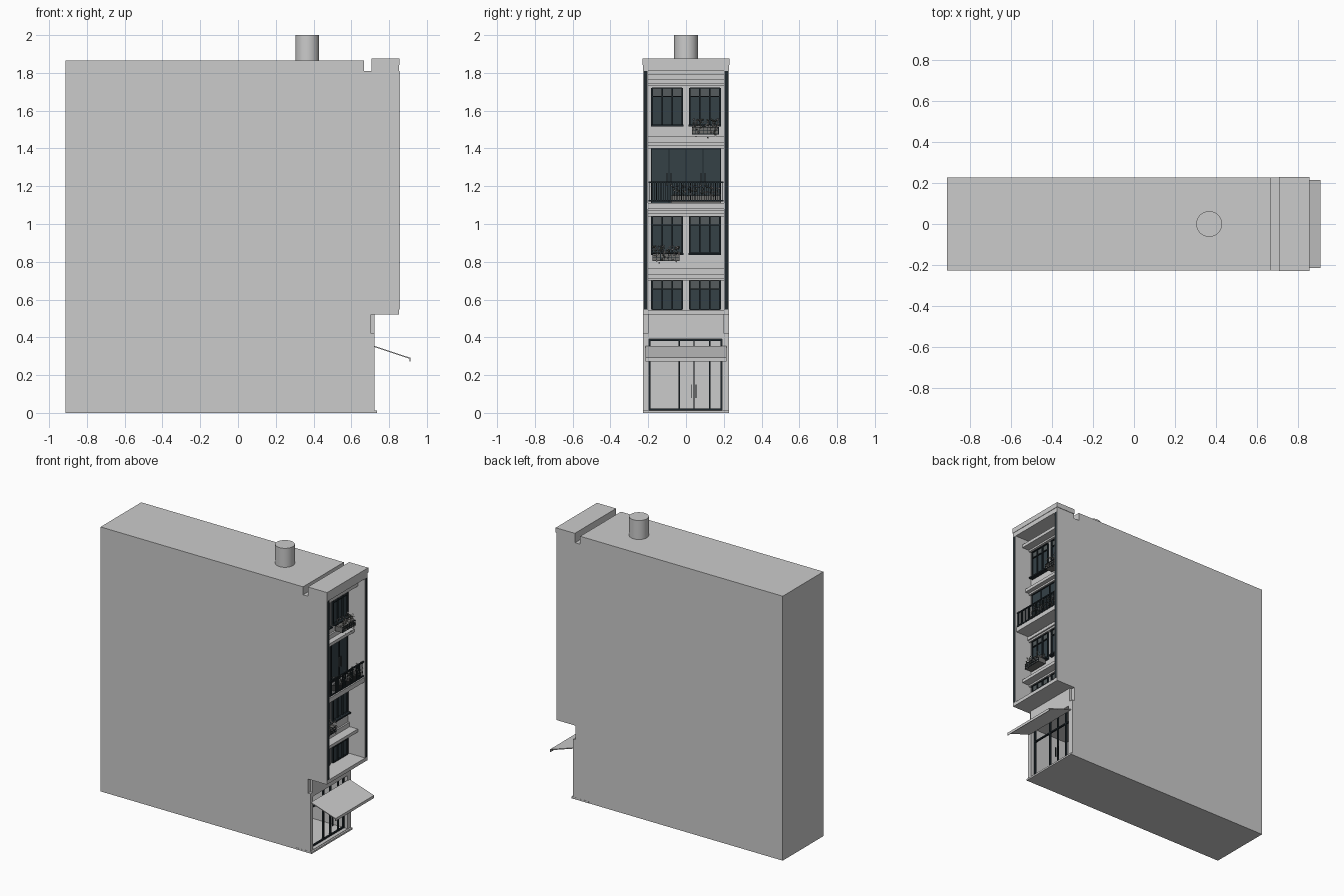
import bpy, bmesh, random
from mathutils import Vector

random.seed(4)
cube = bpy.data.objects.get("Cube")
if cube:
    bpy.data.objects.remove(cube, do_unlink=True)


def material(name, color):
    m = bpy.data.materials.new(name)
    m.use_nodes = True
    m.diffuse_color = (*color, 1)
    m.node_tree.nodes["Principled BSDF"].inputs["Base Color"].default_value = (*color, 1)
    return m


WALL = material("pale plaster", (0.6, 0.6, 0.6))
FRAME = material("dark frame", (0.014, 0.022, 0.027))
GLASS = material("blue grey glass", (0.035, 0.052, 0.062))
TRANSOM = material("grey transom glass", (0.09, 0.105, 0.11))
PLANTER = material("planter grey", (0.16, 0.16, 0.155))
PETAL = material("pale petals", (0.55, 0.52, 0.52))
LEAF = material("grey leaves", (0.12, 0.13, 0.11))


def finish(bm, name, *mats):
    bmesh.ops.recalc_face_normals(bm, faces=bm.faces)
    mesh = bpy.data.meshes.new(name)
    bm.to_mesh(mesh)
    bm.free()
    obj = bpy.data.objects.new(name, mesh)
    bpy.context.collection.objects.link(obj)
    for m in mats:
        mesh.materials.append(m)
    return obj


def add_box(bm, x, y, z):
    # each argument is a (low, high) pair
    lo, hi = Vector((x[0], y[0], z[0])), Vector((x[1], y[1], z[1]))
    for v in bmesh.ops.create_cube(bm, size=1)["verts"]:
        v.co = (lo + hi) / 2 + v.co * (hi - lo)


def boxes(name, mat, *specs):
    bm = bmesh.new()
    for s in specs:
        add_box(bm, *s)
    return finish(bm, name, mat)


def extrude_y(name, mat, points, half):
    bm = bmesh.new()
    face = bm.faces.new([bm.verts.new((x, -half, z)) for x, z in points])
    ext = bmesh.ops.extrude_face_region(bm, geom=[face])["geom"]
    for v in ext:
        if isinstance(v, bmesh.types.BMVert):
            v.co.y = half
    return finish(bm, name, mat)


def cut(target, x, y, z):
    cutter = boxes("cutter", WALL, (x, y, z))
    cutter.hide_render = True
    mod = target.modifiers.new("cut", "BOOLEAN")
    mod.operation, mod.solver, mod.object = "DIFFERENCE", "EXACT", cutter
    bpy.context.view_layer.objects.active = target
    bpy.ops.object.modifier_apply(modifier=mod.name)
    bpy.data.objects.remove(cutter, do_unlink=True)


# Main body: side outline with roof groove and overhanging upper floors
B, F, G, W = -0.914, 0.853, 0.723, 0.72   # back, front, ground front, recessed wall
body = extrude_y("building_body", WALL, [
    (B, 0), (G, 0), (G, .52), (F, .52), (F, 1.875), (.707, 1.875),
    (.707, 1.81), (.667, 1.81), (.667, 1.866), (B, 1.866)], .227)
cut(body, (W, 1), (-.2, .2), (.545, 1.81))       # loggia
cut(body, (.42, .8), (-.195, .19), (.015, .39))  # shop room
for s in (-1, 1):
    cut(body, (.705, .8), sorted((s * .2, s * .3)), (.42, .52))
boxes("plinth", WALL, ((.6, .735), (-.228, .228), (0, .012)))
boxes("parapet_cap", WALL, ((.707, .856), (-.23, .23), (1.842, 1.877)))

# Chimney
bm = bmesh.new()
bmesh.ops.create_cone(bm, cap_ends=True, segments=32, radius1=.063, radius2=.063, depth=.15)
bmesh.ops.translate(bm, verts=bm.verts, vec=(.367, 0, 1.925))
chimney = finish(bm, "chimney", WALL)
chimney.select_set(True)
bpy.context.view_layer.objects.active = chimney
bpy.ops.object.shade_smooth_by_angle()

# Dark vertical strips on the overhang edges
boxes("edge_strips", FRAME, *[((F - .002, F + .002), (c - .008, c + .008), (.547, 1.81))
                              for c in (-.214, .214)])

# Ledges with stepped mouldings above each storey
for z, depth in ((.70, .795), (1.04, .75), (1.40, .77), (1.73, .795)):
    boxes("storey_ledge", WALL,
          ((W - .01, depth), (-.2, .2), (z + .012, z + .034)),
          ((W - .01, W + .02), (-.2, .2), (z, z + .012)),
          ((W - .01, W + .012), (-.2, .2), (z + .034, z + .065)))


# Windows: glass plates, mullions and sill
def window(yc, z0, z1, half=.08, sill=True):
    ys, zt = (yc - half, yc + half), z1 - .045
    boxes("window_glass", GLASS, ((W - .005, W + .004), ys, (z0, zt)))
    boxes("window_transom", TRANSOM, ((W - .005, W + .004), ys, (zt, z1)))
    bars = [((W, W + .012), ys, (z - .003, z + .003)) for z in (z0, zt, z1)]
    for i in range(4):
        y = yc - half + i * half * 2 / 3
        bars.append(((W, W + .012), (y - .004, y + .004), (z0, z1)))
    if sill:
        bars.append(((W, W + .03), (ys[0] - .006, ys[1] + .006), (z0 - .008, z0 + .002)))
    boxes("window_frame", FRAME, *bars)


for z0, z1, sill in ((.548, .70, False), (.845, 1.04, True), (1.525, 1.72, True)):
    for yc in (-.1, .1):
        window(yc, z0, z1, sill=sill)

# Balcony doors
boxes("balcony_glass", GLASS, ((W - .005, W + .004), (-.185, .185), (1.11, 1.40)))
boxes("balcony_door_frame", FRAME,
      *[((W, W + .01), (y - .003, y + .003), (1.11, 1.40)) for y in (-.183, -.09, 0, .09, .183)],
      ((W, W + .01), (-.185, .185), (1.394, 1.40)))
boxes("door_handles", TRANSOM, *[((W + .01, W + .018), (y - .002, y + .002), (1.2, 1.27))
                                 for y in (-.1, -.08, .08, .1)])

# Balcony slab and railing
boxes("balcony_slab", WALL, ((W - .01, .847), (-.2, .2), (1.08, 1.112)))
rails = [((.836, .844), (-.198, .198), (z - .004, z + .004)) for z in (1.122, 1.222)]
rails += [((.838, .842), (y - .0018, y + .0018), (1.12, 1.222))
          for y in (i * .012 - .192 for i in range(33))]
boxes("balcony_railing", FRAME, *rails)


# Flowers: small low-poly tufts, petals on top of leaves
def flowers(name, x, y, z, count):
    bm = bmesh.new()
    for i in range(count):
        verts = bmesh.ops.create_icosphere(bm, subdivisions=1, radius=random.uniform(.003, .006))["verts"]
        bmesh.ops.translate(bm, verts=verts, vec=[random.uniform(*r) for r in (x, y, z)])
        for f in {f for v in verts for f in v.link_faces}:
            f.material_index = i % 2
    finish(bm, name, PETAL, LEAF)


def flower_box(yc, z):
    x0, x1, y0, y1 = W + .015, W + .07, yc - .07, yc + .07
    boxes("flower_box", PLANTER, ((x0, x1), (y0, y1), (z, z + .035)))
    boxes("flower_box_rack", FRAME,
          *[((x1, x1 + .004), (y0, y1), (h, h + .003)) for h in (z, z + .018, z + .036)],
          *[((x1, x1 + .004), (y0 + i * .02 - .0015, y0 + i * .02 + .0015), (z, z + .038))
            for i in range(8)])
    flowers("box_flowers", (x0, x1 + .01), (y0, y1), (z + .035, z + .08), 90)
    flowers("trailing_flowers", (x1, x1 + .012), (y0, y1), (z - .02, z + .035), 14)


flower_box(.102, 1.475)
flower_box(-.105, .805)
boxes("balcony_planter", PLANTER, ((.79, .83), (-.08, .185), (1.112, 1.15)))
flowers("balcony_flowers", (.79, .85), (-.08, .185), (1.15, 1.205), 130)

# Shop front: open glazed doors with dark bars and pulls
D = (.685, .697)
boxes("shop_door_frame", FRAME,
      *[(D, (y - w, y + w), (.015, .39)) for y, w in
        ((-.191, .004), (-.037, .004), (.042, .003), (.127, .004), (.186, .004))],
      *[(D, (-.195, .19), (z, z + .009)) for z in (.015, .29, .381)])
boxes("door_pulls", FRAME, *[((.697, .706), (y - .002, y + .002), (.08, .15)) for y in (.031, .053)])

# Sloping awning with a front lip
extrude_y("awning", WALL, [(G - .003, .355), (.912, .292), (.912, .273),
                           (.908, .273), (.908, .287), (G - .003, .349)], .214)
